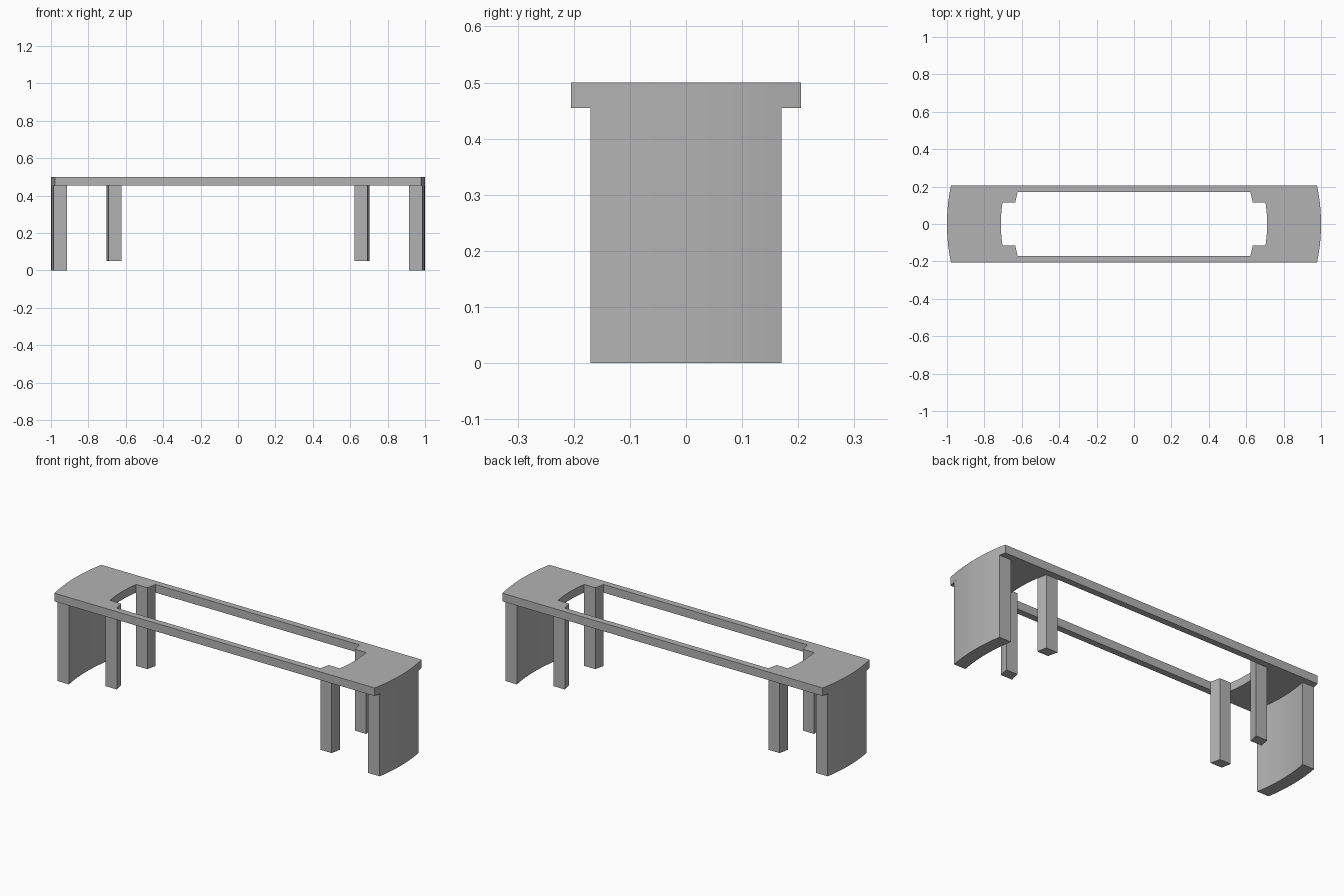
import bpy
import bmesh
from math import sqrt

cube = bpy.data.objects.get("Cube")
if cube:
    bpy.data.objects.remove(cube, do_unlink=True)

TOP, UNDER = 0.5, 0.455
END_R, PANEL_R = 1.0, 0.93       # outer and inner arcs of the end panels
POST_OUT, POST_IN = 0.712, 0.645  # arcs of the posts and the opening
HALF_Y, LEG_Y, POST_Y = 0.205, 0.17, 0.115

grey = bpy.data.materials.new("plain grey")
grey.use_nodes = True
colour = (0.45, 0.45, 0.45, 1)
grey.diffuse_color = colour
grey.node_tree.nodes["Principled BSDF"].inputs["Base Color"].default_value = colour


def arc(radius, y0, y1, side, steps=16):
    """Points on a circle about the origin, from y0 to y1."""
    ys = [y0 + (y1 - y0) * i / steps for i in range(steps + 1)]
    return [(side * sqrt(radius ** 2 - y * y), y) for y in ys]


def prism(name, loops, z0, z1):
    """Fill closed outlines (the second one is a hole) and extrude them upward."""
    bm = bmesh.new()
    edges = []
    for loop in loops:
        verts = [bm.verts.new((x, y, z0)) for x, y in loop]
        edges += [bm.edges.new((a, b)) for a, b in zip(verts, verts[1:] + verts[:1])]
    if len(loops) == 1:
        bm.faces.new(verts)
    else:
        bmesh.ops.triangle_fill(bm, edges=edges, use_beauty=True, normal=(0, 0, 1))
    extruded = bmesh.ops.extrude_face_region(bm, geom=bm.faces[:], use_keep_orig=True)
    moved = [g for g in extruded["geom"] if isinstance(g, bmesh.types.BMVert)]
    bmesh.ops.translate(bm, verts=moved, vec=(0, 0, z1 - z0))
    bmesh.ops.recalc_face_normals(bm, faces=bm.faces[:])
    mesh = bpy.data.meshes.new(name)
    bm.to_mesh(mesh)
    bm.free()
    mesh.materials.append(grey)
    obj = bpy.data.objects.new(name, mesh)
    bpy.context.collection.objects.link(obj)
    bpy.ops.object.select_all(action="DESELECT")
    obj.select_set(True)
    bpy.context.view_layer.objects.active = obj
    bpy.ops.object.shade_smooth_by_angle()


def sector(outer, inner, y0, y1, side):
    return arc(outer, y0, y1, side) + arc(inner, y1, y0, side)


def opening_end(side):
    """One end of the opening, stepping in around both posts."""
    return (arc(POST_IN, -LEG_Y, -POST_Y, side, 4)
            + arc(POST_OUT, -POST_Y, POST_Y, side)
            + arc(POST_IN, POST_Y, LEG_Y, side, 4))


# Top plate with curved ends and a long opening
outline = arc(END_R, -HALF_Y, HALF_Y, 1) + arc(END_R, HALF_Y, -HALF_Y, -1)
opening = opening_end(1) + opening_end(-1)[::-1]
prism("top_plate", [outline, opening], UNDER, TOP)

# Curved end panels and the shorter inner posts
for side, label in ((1, "left"), (-1, "right")):
    prism(f"{label}_end_panel", [sector(END_R, PANEL_R, -LEG_Y, LEG_Y, side)], 0, UNDER)
    for face, place in ((-1, "front"), (1, "back")):
        shape = sector(POST_OUT, POST_IN, face * POST_Y, face * LEG_Y, side)
        prism(f"{label}_{place}_post", [shape], 0.05, UNDER)
